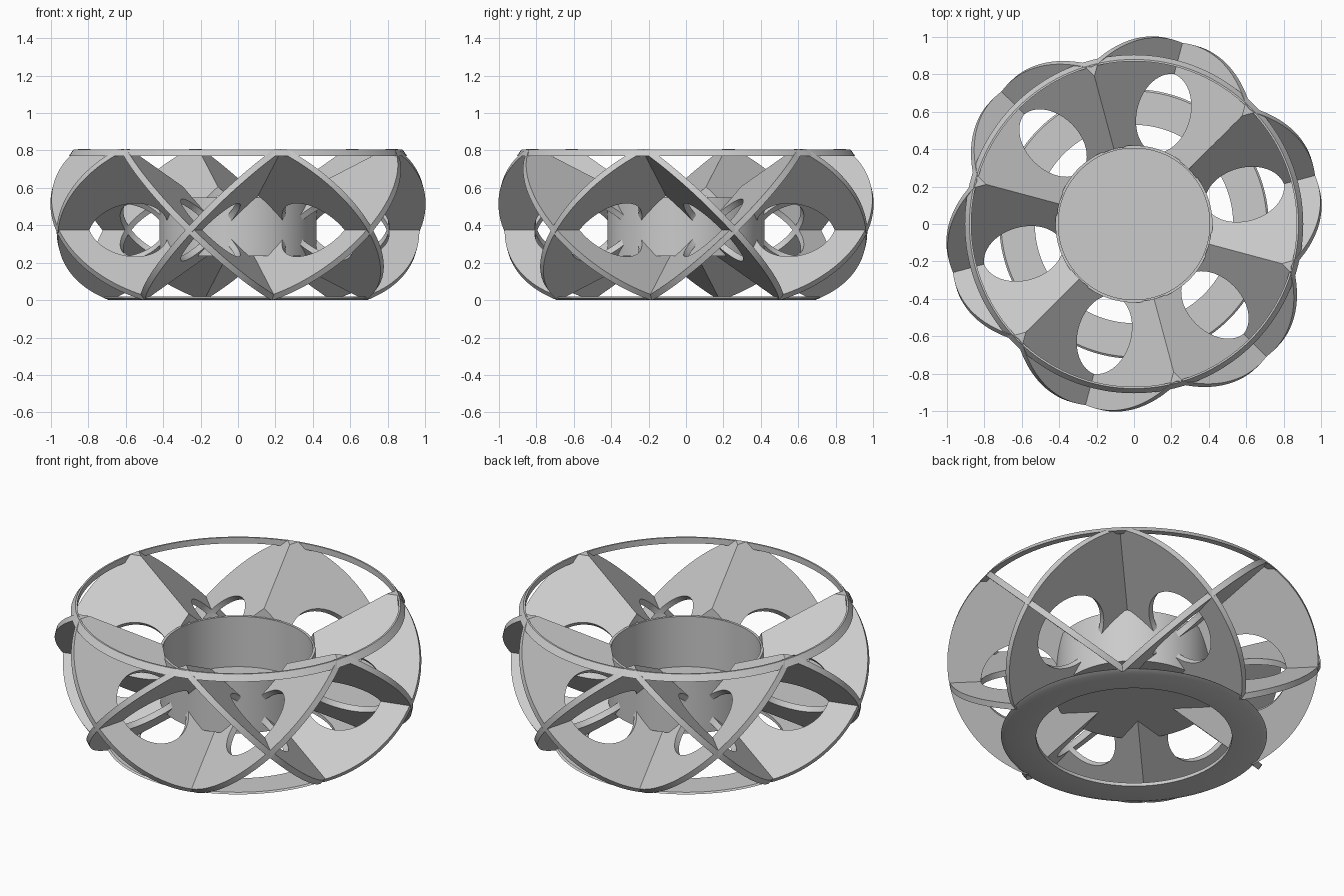
import bpy, bmesh, math
from mathutils import Matrix

cube = bpy.data.objects.get("Cube")
if cube:
    bpy.data.objects.remove(cube)

AXIS_Z = 0.375       # height where each pair of plates crosses
THICK = 0.034        # plate thickness
CUP_R, CUP_LOW, CUP_TOP = 0.42, 0.235, 0.55

grey = bpy.data.materials.new("plain_grey")
grey.use_nodes = True
tone = (0.6, 0.6, 0.6, 1)
grey.diffuse_color = tone
grey.node_tree.nodes["Principled BSDF"].inputs["Base Color"].default_value = tone


def add_object(name, bm):
    bmesh.ops.recalc_face_normals(bm, faces=bm.faces)
    mesh = bpy.data.meshes.new(name)
    bm.to_mesh(mesh)
    bm.free()
    mesh.materials.append(grey)
    obj = bpy.data.objects.new(name, mesh)
    bpy.context.collection.objects.link(obj)
    return obj


def smooth(obj):
    bpy.ops.object.select_all(action="DESELECT")
    obj.select_set(True)
    bpy.context.view_layer.objects.active = obj
    bpy.ops.object.shade_smooth_by_angle(angle=math.radians(30))


def disc(name, radius, depth, matrix, segments=128):
    bm = bmesh.new()
    bmesh.ops.create_cone(bm, cap_ends=True, segments=segments, radius1=radius,
                          radius2=radius, depth=depth, matrix=matrix)
    return add_object(name, bm)


def lathe(name, profile, closed=True, steps=128):
    bm = bmesh.new()
    verts = [bm.verts.new((r, 0, z)) for r, z in profile]
    edges = [bm.edges.new(p) for p in zip(verts, verts[1:])]
    if closed:
        edges.append(bm.edges.new((verts[-1], verts[0])))
    bmesh.ops.spin(bm, geom=verts + edges, axis=(0, 0, 1), cent=(0, 0, 0),
                   angle=math.tau, steps=steps)
    bmesh.ops.remove_doubles(bm, verts=bm.verts, dist=1e-4)
    obj = add_object(name, bm)
    smooth(obj)
    return obj


# Candle cup and the two rings
lathe("cup", [(0, CUP_LOW), (CUP_R, CUP_LOW), (CUP_R, CUP_TOP),
              (0.405, CUP_TOP), (0.405, 0.25), (0, 0.25)], closed=False)
lathe("top_ring", [(0.905, 0.77), (0.88, 0.805), (0.87, 0.805), (0.87, 0.77)])
lathe("base_ring", [(0.53, 0), (0.69, 0), (0.72, 0.012), (0.71, 0.02), (0.53, 0.02)])

# Cutters: tilted round hole, sixty degree wedge, cup volume
tilt = Matrix.Translation((0, 0, AXIS_Z)) @ Matrix.Rotation(math.radians(45), 4, "X")
hole = disc("hole_cutter", 0.218, 0.2, tilt @ Matrix.Translation((0.612, 0, 0)), 64)
cup_space = disc("cup_cutter", CUP_R - 0.006, 1.0,
                 Matrix.Translation((0, 0, CUP_LOW + 0.506)))
bm = bmesh.new()
side = 1.3 * math.tan(math.radians(30))
base = bm.faces.new([bm.verts.new(p) for p in
                     ((0, 0, 0.002), (1.3, side, 0.002), (1.3, -side, 0.002))])
top = bmesh.ops.extrude_face_region(bm, geom=[base])["geom"]
bmesh.ops.translate(bm, vec=(0, 0, 0.806),
                    verts=[v for v in top if isinstance(v, bmesh.types.BMVert)])
wedge = add_object("wedge_cutter", bm)

# Tilted round plate, trimmed to its sector
plate = disc("plate_source", 0.665, THICK, tilt @ Matrix.Translation((0.341, 0.092, 0)))
for cutter, operation in ((hole, "DIFFERENCE"), (wedge, "INTERSECT"),
                          (cup_space, "DIFFERENCE")):
    mod = plate.modifiers.new(cutter.name, "BOOLEAN")
    mod.object, mod.operation, mod.solver = cutter, operation, "EXACT"
bpy.context.view_layer.update()
graph = bpy.context.evaluated_depsgraph_get()
trimmed = bpy.data.meshes.new_from_object(plate.evaluated_get(graph))
for helper in (plate, hole, wedge, cup_space):
    bpy.data.objects.remove(helper)

# Six crossing pairs of plates around the cup
for hand, flip in (("left", 1), ("right", -1)):
    bm = bmesh.new()
    bm.from_mesh(trimmed)
    bmesh.ops.scale(bm, vec=(1, flip, 1), verts=bm.verts)
    first = add_object(f"{hand}_plate_1", bm)
    smooth(first)
    for i in range(6):
        obj = first
        if i:
            obj = bpy.data.objects.new(f"{hand}_plate_{i + 1}", first.data)
            bpy.context.collection.objects.link(obj)
        obj.rotation_euler.z = math.radians(15 + 60 * i)
